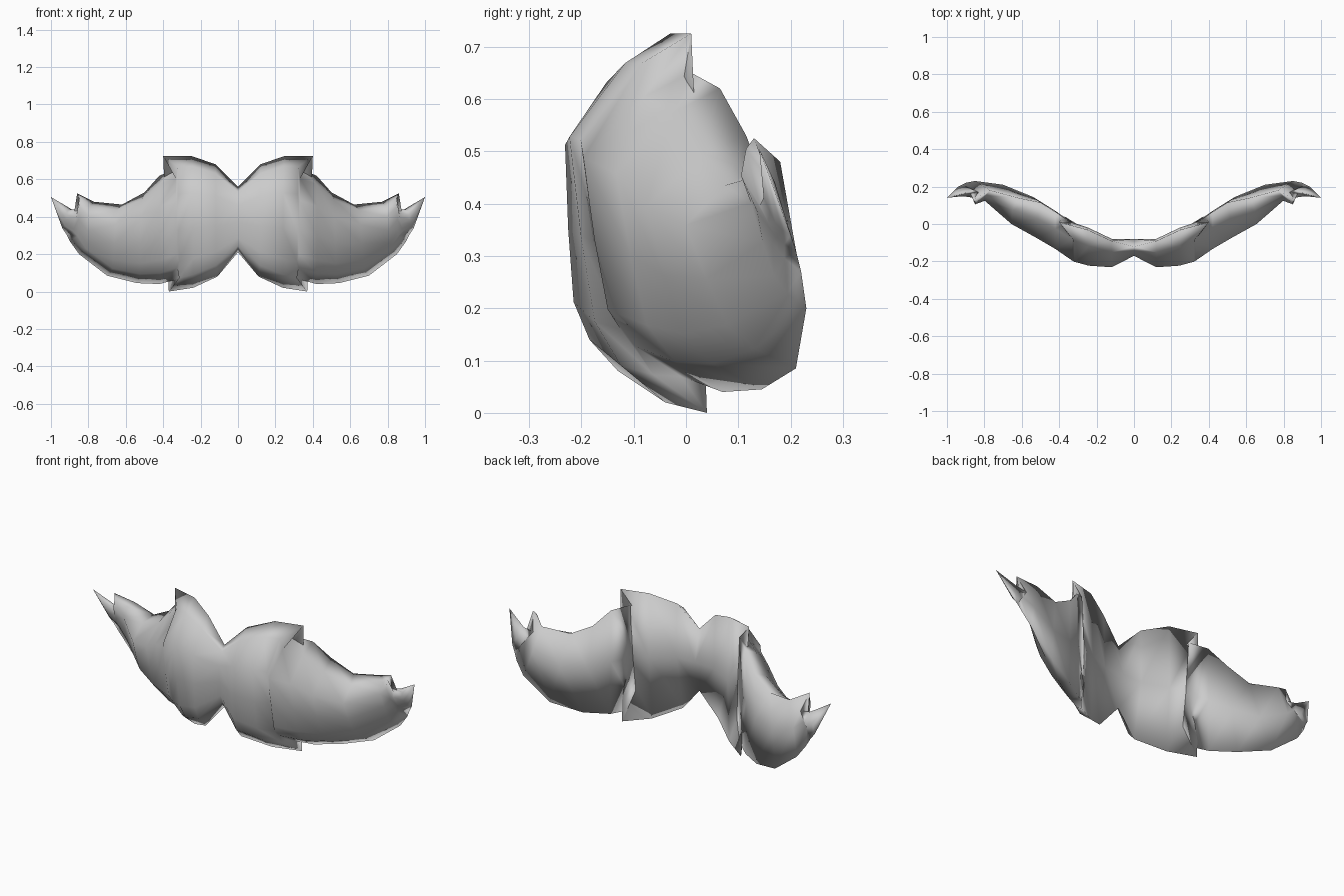
import bpy
import bmesh
from mathutils import Vector

cube = bpy.data.objects.get("Cube")
if cube:
    bpy.data.objects.remove(cube, do_unlink=True)

# Rim of the left half, in hundredths, from the centre to the curled tip
TOP_RIM = [
    (0, -12, 56), (12, -9, 68), (25, -3, 72.5), (40, 1, 72.5), (34, 1, 65),
    (42, 6.5, 62), (50, 11.5, 53), (62, 14, 46.5), (77, 18, 48),
    (86, 13, 52.5), (83, 17, 43), (89, 17, 44), (100, 14, 50.5),
]
BOTTOM_RIM = [
    (0, -12, 21), (11, -13, 8), (24, -4, 2), (37, 4, 0), (31, -1, 7),
    (42, 7, 4), (54, 14.5, 4.5), (70, 21, 8.5), (85, 23, 20),
    (90, 22, 27), (92, 21, 31), (94, 20, 34), (100, 14, 50.5),
]
# Middle of each column across the front, and how far the front swells there
SPINE = [0, 12, 24, 29, 33, 42, 52, 66, 80, 84, 87, 92, 100]
SWELL = [5, 13, 19, 22, 20, 20, 20, 16, 7, 5, 4, 3, 0]
# Rows down the front: fraction of the height, share of the swell
FRONT_ROWS = [(.08, .45), (.28, 1), (.55, .87), (.78, .72), (.9, .45)]


def make_material(name, colour):
    material = bpy.data.materials.new(name)
    material.use_nodes = True
    material.diffuse_color = colour
    shader = material.node_tree.nodes["Principled BSDF"]
    shader.inputs["Base Color"].default_value = colour
    return material


def column_ring(top, bottom, spine, swell):
    """Closed cross-section: top rim, front rows, bottom rim, back row."""
    top, bottom = Vector(top), Vector(bottom)
    ring = [top]
    for fraction, share in FRONT_ROWS:
        point = top.lerp(bottom, fraction)
        point.x = spine + (point.x - spine) * .3
        point.y -= swell * share
        ring.append(point)
    ring.append(bottom)
    back = top.lerp(bottom, .5)
    back.y += max(0, 4 - back.x / 10)
    ring.append(back)
    return [point / 100 for point in ring]


def build_moustache():
    bm = bmesh.new()
    columns = []
    for parts in zip(TOP_RIM, BOTTOM_RIM, SPINE, SWELL):
        columns.append([bm.verts.new(point) for point in column_ring(*parts)])

    # Skin the neighbouring columns
    for here, there in zip(columns, columns[1:]):
        count = len(here)
        for row in range(count):
            below = (row + 1) % count
            bm.faces.new((here[row], here[below], there[below], there[row]))

    # The last column closes to a point
    bmesh.ops.remove_doubles(bm, verts=bm.verts[:], dist=.0005)
    for face in bm.faces:
        face.smooth = True

    mesh = bpy.data.meshes.new("moustache")
    bm.to_mesh(mesh)
    bm.free()
    moustache = bpy.data.objects.new("moustache", mesh)
    bpy.context.collection.objects.link(moustache)

    # Mirror the left half to the right
    mirror = moustache.modifiers.new("mirror", "MIRROR")
    mirror.use_axis[0] = True
    mirror.use_clip = True
    mirror.merge_threshold = .001
    return moustache


moustache = build_moustache()
moustache.data.materials.append(make_material("plain grey", (.6, .6, .6, 1)))
